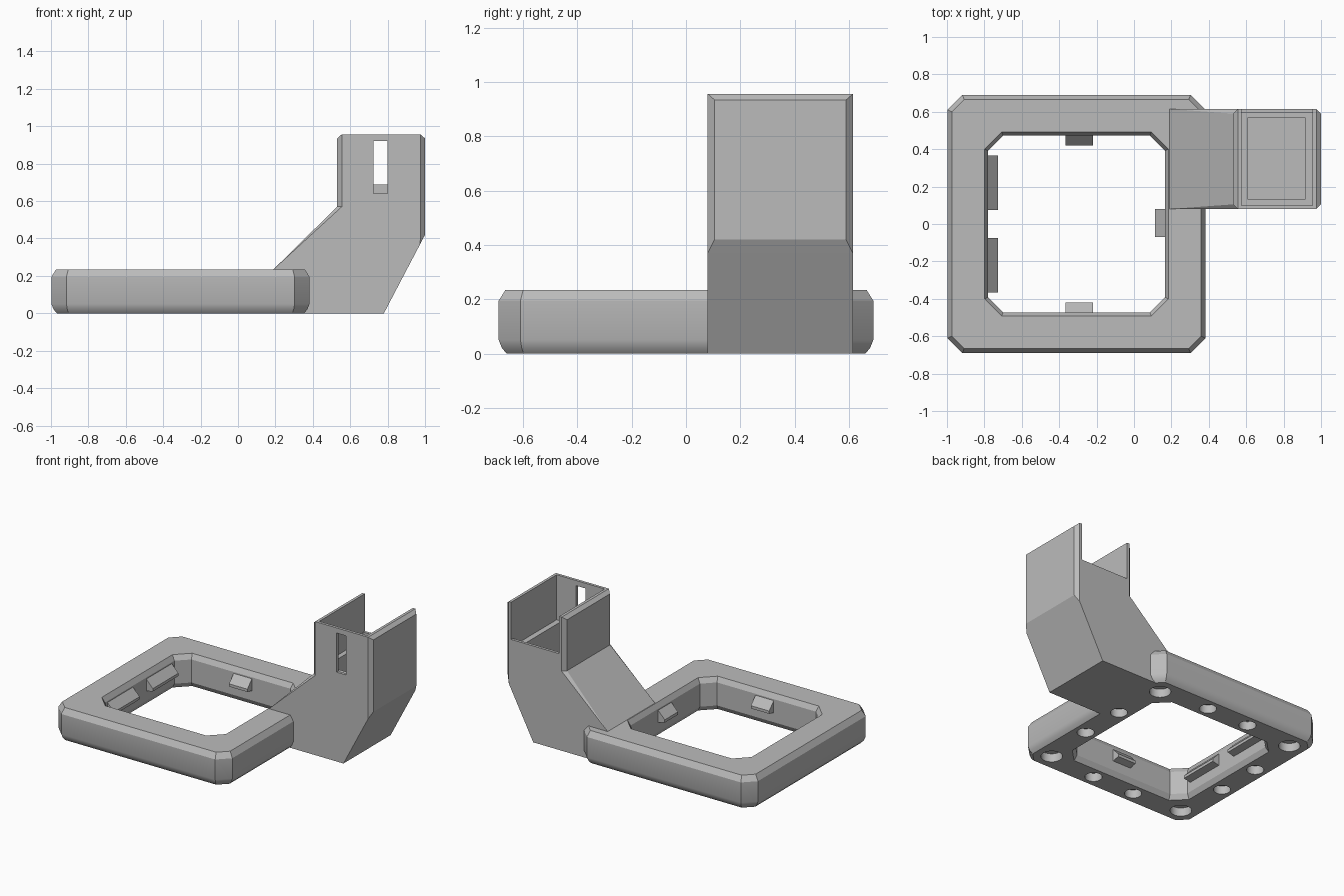
import bpy, bmesh, math
from mathutils import Matrix, Vector

if "Cube" in bpy.data.objects:
    bpy.data.objects.remove(bpy.data.objects["Cube"], do_unlink=True)

grey = bpy.data.materials.new("mid_grey")
grey.use_nodes = True
grey.diffuse_color = (0.5, 0.5, 0.5, 1)
grey.node_tree.nodes["Principled BSDF"].inputs["Base Color"].default_value = (0.5, 0.5, 0.5, 1)

CX = -0.3075  # frame centre


def finish(name, bm):
    bmesh.ops.remove_doubles(bm, verts=bm.verts, dist=1e-4)
    bmesh.ops.recalc_face_normals(bm, faces=bm.faces)
    mesh = bpy.data.meshes.new(name)
    bm.to_mesh(mesh)
    bm.free()
    mesh.materials.append(grey)
    obj = bpy.data.objects.new(name, mesh)
    bpy.context.collection.objects.link(obj)
    return obj


def octagon(x0, x1, y0, y1, cl, cr):
    """Rectangle with cut corners, cl at the low x end and cr at the high x end."""
    return [(x0 + cl, y0), (x1 - cr, y0), (x1, y0 + cr), (x1, y1 - cr),
            (x1 - cr, y1), (x0 + cl, y1), (x0, y1 - cl), (x0, y0 + cl)]


def loft(bm, sections, closed=False):
    loops = [[bm.verts.new((x, y, z)) for x, y in pts] for z, pts in sections]
    pairs = list(zip(loops, loops[1:]))
    if closed:
        pairs.append((loops[-1], loops[0]))
    else:
        bm.faces.new(loops[0])
        bm.faces.new(loops[-1])
    for a, b in pairs:
        for i in range(8):
            j = (i + 1) % 8
            bm.faces.new((a[i], a[j], b[j], b[i]))


def box(bm, x0, x1, y0, y1, z0, z1):
    size = Matrix.Diagonal((x1 - x0, y1 - y0, z1 - z0, 1))
    mid = Matrix.Translation(((x0 + x1) / 2, (y0 + y1) / 2, (z0 + z1) / 2))
    bmesh.ops.create_cube(bm, size=1, matrix=mid @ size)


def cut(obj, cutter):
    cutter.hide_render = True
    mod = obj.modifiers.new("cut", 'BOOLEAN')
    mod.operation = 'DIFFERENCE'
    mod.solver = 'EXACT'
    mod.object = cutter
    bpy.context.view_layer.objects.active = obj
    bpy.ops.object.modifier_apply(modifier=mod.name)


# Square frame: outer skin upwards, inner skin back down
def ring(z, half, corner):
    return z, octagon(CX - half, CX + half, -half, half, corner, corner)


bm = bmesh.new()
profile = [(z, 0.69 - d, 0.08 - 0.59 * d) for z, d in
           ((0, 0.03), (0.02, 0.012), (0.05, 0), (0.195, 0), (0.235, 0.025))]
profile += [(z, 0.472 + d, 0.08 + 0.59 * d) for z, d in
            ((0.235, 0.02), (0.2, 0), (0.035, 0), (0, 0.02))]
loft(bm, [ring(*p) for p in profile], closed=True)
frame = finish("frame", bm)

# Bracket arm with cut upright edges: z, low x, high x, low x corner, high x corner
bm = bmesh.new()
Y0, Y1 = 0.08, 0.615


def left_x(z):
    t = max(0, (z - 0.235) / 0.335)
    return 0.19 + 0.34 * t, 0.025 * t


rows = []
for z, x1, cr in ((0, 0.78, 0), (0.235, 0.903, 0), (0.37, 0.974, 0), (0.42, 1, 0.025), (0.57, 1, 0.025)):
    x0, cl = left_x(z)
    rows.append((z, octagon(x0, x1, Y0, Y1, cl, cr)))
rows.append((0.935, octagon(0.53, 1, Y0, Y1, 0.025, 0.025)))
rows.append((0.957, octagon(0.555, 0.975, Y0, Y1, 0, 0)))
loft(bm, rows)
arm = finish("arm", bm)

# Socket, stepped well, open back and front slot
for name, dims in (("socket_cutter", (0.575, 0.955, 0.1, 0.595, 0.635, 1.2)),
                   ("well_cutter", (0.61, 0.915, 0.13, 0.57, 0.42, 0.8)),
                   ("back_cutter", (0.575, 0.955, 0.5, 0.8, 0.69, 1.2)),
                   ("slot_cutter", (0.725, 0.8, 0, 0.2, 0.64, 0.92))):
    bm = bmesh.new()
    box(bm, *dims)
    cutter = finish(name, bm)
    cut(arm, cutter)
    bpy.data.objects.remove(cutter, do_unlink=True)

# Round recesses under the frame: one per corner, two per side
bm = bmesh.new()
for k in range(4):
    turn = Matrix.Rotation(k * math.pi / 2, 4, 'Z')
    for x, y, r in ((0.545, 0.545, 0.07), (0.575, 0.167, 0.056), (0.575, -0.167, 0.056)):
        place = Matrix.Translation((CX, 0, 0)) @ turn @ Matrix.Translation((x, y, 0))
        bmesh.ops.create_cone(bm, cap_ends=True, segments=32, radius1=r, radius2=r,
                              depth=0.12, matrix=place)
cutter = finish("recess_cutter", bm)
cut(frame, cutter)
cut(arm, cutter)
bpy.data.objects.remove(cutter, do_unlink=True)


# Wedge clips on the inner walls: turn, sideways offset, width
def clip(name, angle, offset, width):
    bm = bmesh.new()
    outline = ((0.49, 0.19), (0.472, 0.19), (0.42, 0.135), (0.42, 0.115), (0.49, 0.1))
    face = bm.faces.new([bm.verts.new((x, offset - width / 2, z)) for x, z in outline])
    ext = bmesh.ops.extrude_face_region(bm, geom=[face])
    verts = [v for v in ext["geom"] if isinstance(v, bmesh.types.BMVert)]
    bmesh.ops.translate(bm, verts=verts, vec=Vector((0, width, 0)))
    bm.transform(Matrix.Translation((CX, 0, 0)) @ Matrix.Rotation(angle, 4, 'Z'))
    return finish(name, bm)


clip("left_clip", 0, 0.005, 0.15)
clip("back_clip", math.pi / 2, -0.015, 0.145)
clip("front_clip", -math.pi / 2, 0.015, 0.145)
clip("right_clip_rear", math.pi, -0.22, 0.29)
clip("right_clip_front", math.pi, 0.22, 0.29)

# Smooth the rounded lower rim, keep other edges sharp
bpy.ops.object.select_all(action='DESELECT')
frame.select_set(True)
bpy.context.view_layer.objects.active = frame
bpy.ops.object.shade_smooth_by_angle(angle=math.radians(25))
